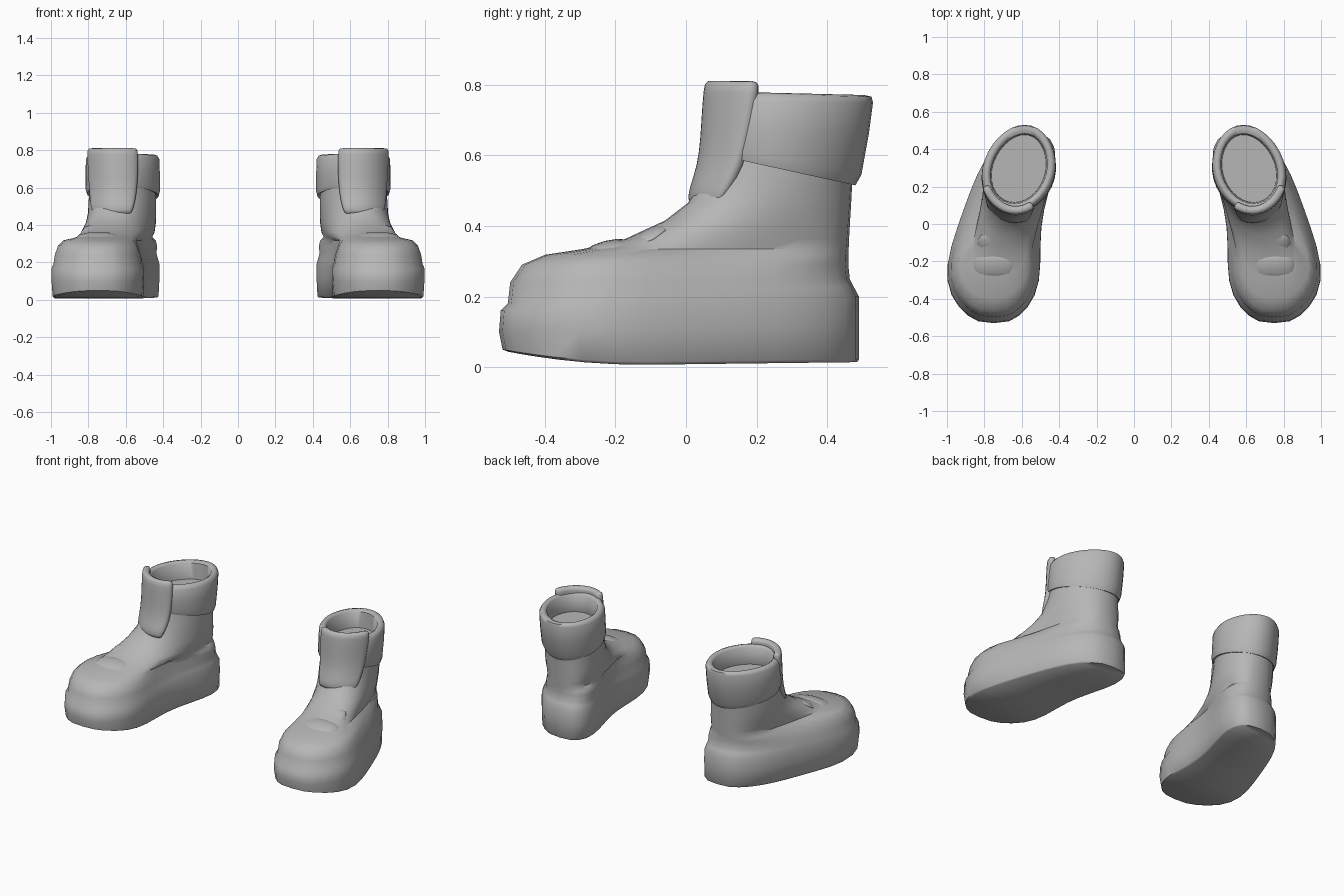
import bpy
import math

if "Cube" in bpy.data.objects:
    bpy.data.objects.remove(bpy.data.objects["Cube"])

N = 32  # points around each boot outline

leather = bpy.data.materials.new("grey_leather")
leather.diffuse_color = (0.47, 0.47, 0.47, 1)
leather.use_nodes = True
leather.node_tree.nodes["Principled BSDF"].inputs["Base Color"].default_value = leather.diffuse_color


def blend(v, s):
    """Smooth polynomial through values spaced evenly from front to back."""
    n, total = len(v) - 1, 0.0
    for i, value in enumerate(v):
        for j in range(n + 1):
            if j != i:
                value *= (s * n - j) / (i - j)
        total += value
    return total


def outline(z, front, back, centre, width, power=0.75, tilt=0.0, lift=0.0):
    """Foot-shaped ring; tilt raises the heel, lift raises the toe."""
    pts = []
    for i in range(N):
        a = 2 * math.pi * i / N
        s = (1 - math.cos(a)) / 2
        y = front + (back - front) * s
        side = math.copysign(abs(math.sin(a)) ** power, math.sin(a))
        if i in (0, N // 2):
            side = 0
        x = blend(centre, s) + blend(width, s) * side
        toe = max(0.0, (-0.1 - y) / 0.42)
        pts.append((x, y, z + tilt * s + lift * toe * toe))
    return pts


def finish(name, verts, faces, angle=40, subsurf=0, thickness=0):
    """Make the right-hand part, then mirror it to the other boot."""
    mesh = bpy.data.meshes.new(name)
    mesh.from_pydata(verts, [], faces)
    mesh.materials.append(leather)
    ob = bpy.data.objects.new(name, mesh)
    bpy.context.collection.objects.link(ob)
    bpy.ops.object.select_all(action='DESELECT')
    bpy.context.view_layer.objects.active = ob
    ob.select_set(True)
    bpy.ops.object.mode_set(mode='EDIT')
    bpy.ops.mesh.select_all(action='SELECT')
    bpy.ops.mesh.normals_make_consistent(inside=False)
    bpy.ops.object.mode_set(mode='OBJECT')
    bpy.ops.object.shade_smooth_by_angle(angle=math.radians(angle))
    if thickness:
        mod = ob.modifiers.new("thickness", 'SOLIDIFY')
        mod.thickness = thickness
        mod.offset = 0
    if subsurf:
        mod = ob.modifiers.new("rounding", 'SUBSURF')
        mod.levels = mod.render_levels = subsurf
    ob.modifiers.new("other_boot", 'MIRROR').use_mirror_merge = False
    return ob


def cap(start):
    """Close a ring with strips running across the foot."""
    faces = [(start, start + 1, start + N - 1)]
    for i in range(1, N // 2 - 1):
        faces.append((start + i, start + i + 1, start + N - i - 1, start + N - i))
    h = start + N // 2
    faces.append((h - 1, h, h + 1))
    return faces


def loft(name, rings, caps=False, closed=False, angle=40):
    verts = [p for r in rings for p in r]
    faces = []
    count = len(rings)
    for k in range(count if closed else count - 1):
        a, b = k * N, ((k + 1) % count) * N
        for i in range(N):
            j = (i + 1) % N
            faces.append((a + i, a + j, b + j, b + i))
    if caps:
        faces += cap(0) + cap((count - 1) * N)
    return finish(name, verts, faces, angle)


# Boot: sole with raised toe, bulbous toe cap, instep, ankle and inner floor
SC = (0.75, 0.752, 0.72, 0.645, 0.565)
SW = (0.22, 0.270, 0.225, 0.225, 0.225)


def foot(z, front, back, inset, tilt=0.0, lift=0.0):
    return outline(z, front, back, SC, [w - inset for w in SW], 0.62, tilt, lift)


loft("boot", [
    foot(0.002, -0.505, 0.485, 0.016, 0.012, 0.045),
    foot(0.010, -0.520, 0.490, 0.006, 0.012, 0.040),
    foot(0.100, -0.530, 0.490, 0.000, 0.015),
    foot(0.160, -0.525, 0.490, 0.001, 0.040),
    foot(0.180, -0.505, 0.474, 0.011, 0.050),
    foot(0.240, -0.498, 0.464, 0.020, 0.010),
    outline(0.29, -0.465, 0.460, (0.75, 0.75, 0.71, 0.635, 0.57),
            (0.19, 0.232, 0.185, 0.198, 0.205), 0.64),
    outline(0.318, -0.400, 0.460, (0.75, 0.742, 0.69, 0.625, 0.575),
            (0.185, 0.208, 0.168, 0.186, 0.20), 0.66),
    outline(0.335, -0.290, 0.461, (0.750, 0.655, 0.58), (0.200, 0.165, 0.195), 0.7),
    outline(0.362, -0.175, 0.462, (0.735, 0.640, 0.58), (0.180, 0.170, 0.195), 0.75),
    outline(0.415, -0.060, 0.465, (0.700, 0.628, 0.583), (0.165, 0.175, 0.190), 0.8),
    outline(0.465, 0.005, 0.468, (0.665, 0.622, 0.586), (0.165, 0.177, 0.182), 0.85),
    outline(0.54, 0.050, 0.472, (0.645, 0.618, 0.588), (0.17, 0.178, 0.175), 0.9),
    outline(0.66, 0.075, 0.485, (0.640, 0.615, 0.59), (0.17, 0.172, 0.16), 0.95),
], caps=True, angle=48)

# Padded cuff: closed cross-section swept around the ankle
CC = (0.640, 0.615, 0.585)


def cuff_ring(z, inset, tilt, back=0.53):
    w = 0.197 - inset
    return outline(z, 0.062 + inset, back - inset, CC, (w, w, w * 0.9), 0.97, tilt)


loft("cuff", [
    cuff_ring(0.610, 0.030, -0.09, 0.50),
    cuff_ring(0.605, 0.007, -0.09, 0.487),
    cuff_ring(0.625, 0.000, -0.08, 0.497),
    cuff_ring(0.690, 0.000, -0.03, 0.518),
    cuff_ring(0.755, 0.002, -0.005, 0.532),
    cuff_ring(0.776, 0.014, -0.010, 0.540),
    cuff_ring(0.781, 0.030, -0.010, 0.535),
    cuff_ring(0.766, 0.047, -0.005),
    cuff_ring(0.640, 0.054, 0.0),
], closed=True, angle=60)

# Front flap: curved plate wrapped round the shaft
rows = [  # height, forward shift, start angle, end angle
    (0.462, 0.022, -18, 47), (0.480, 0.036, -23, 55), (0.535, 0.014, -28, 59),
    (0.60, -0.002, -31, 62), (0.70, -0.008, -33, 66), (0.785, -0.013, -33, 69),
    (0.812, -0.020, -30, 66)]
COLS = 11
verts, faces = [], []
for z, shift, a0, a1 in rows:
    for c in range(COLS):
        a = math.radians(a0 + (a1 - a0) * c / (COLS - 1))
        verts.append((0.632 + 0.174 * math.sin(a),
                      0.272 - shift - 0.215 * math.cos(a), z))
for r in range(len(rows) - 1):
    for c in range(COLS - 1):
        k = r * COLS + c
        faces.append((k, k + 1, k + COLS + 1, k + COLS))
finish("front_flap", verts, faces, 60, subsurf=1, thickness=0.045)


# Instep creases: soft low folds across the foot
def fold(name, x, y, z, half, depth, height, pitch):
    verts, faces, seg, rings = [], [], 12, 11
    for r in range(rings):
        t = -1 + 2 * r / (rings - 1)
        k = max(0.02, (1 - t ** 6)) ** 0.5
        for i in range(seg):
            a = 2 * math.pi * i / seg
            u, v = depth * k * math.cos(a), height * k * math.sin(a)
            verts.append((x + half * t,
                          y + u * math.cos(pitch) - v * math.sin(pitch),
                          z + u * math.sin(pitch) + v * math.cos(pitch) - 0.018 * t * t))
    for r in range(rings - 1):
        for i in range(seg):
            j = (i + 1) % seg
            faces.append((r * seg + i, r * seg + j, (r + 1) * seg + j, (r + 1) * seg + i))
    faces += [tuple(range(seg)), tuple(range((rings - 1) * seg, rings * seg))]
    finish(name, verts, faces, 60)


fold("lower_crease", 0.747, -0.225, 0.336, 0.125, 0.070, 0.022, 0.25)
fold("upper_crease", 0.725, -0.105, 0.376, 0.115, 0.060, 0.016, 0.45)
fold("ankle_crease", 0.685, -0.015, 0.420, 0.095, 0.055, 0.016, 0.5)
